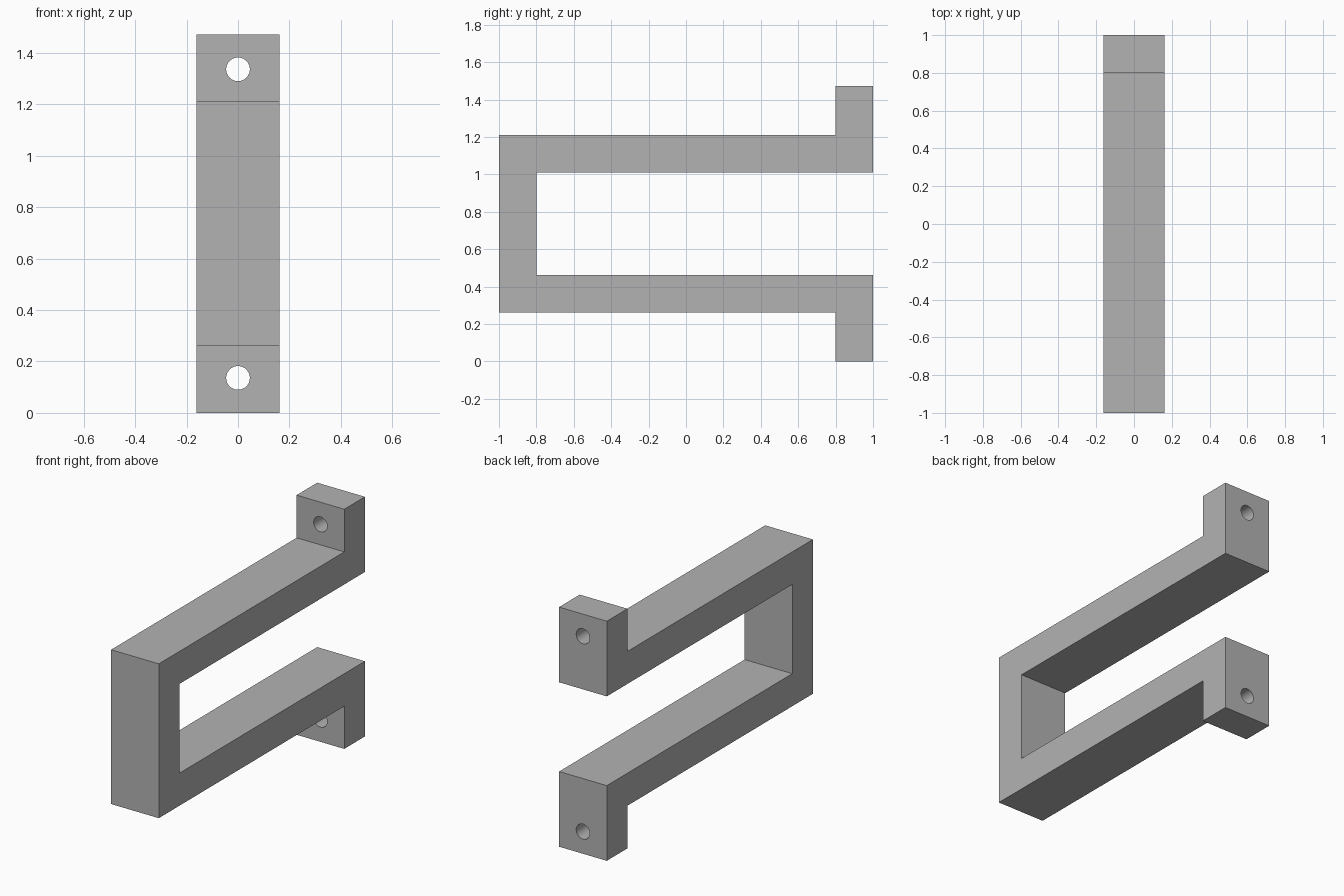
import bpy
import bmesh
from math import radians

cube = bpy.data.objects.get("Cube")
if cube:
    bpy.data.objects.remove(cube, do_unlink=True)

HALF_WIDTH = 0.162
HEIGHT = 1.472
BAR = 0.2
ARM = 0.262          # height of the lower arm's underside
HOLE_Z = 0.136
HOLE_RADIUS = 0.046

grey = bpy.data.materials.new("plain grey")
grey.use_nodes = True
colour = (0.45, 0.45, 0.45, 1)
grey.diffuse_color = colour
grey.node_tree.nodes["Principled BSDF"].inputs["Base Color"].default_value = colour

# Side profile (y, z): lower half, then mirrored for the upper half
inner = 1 - BAR
outer_low = [(-1, ARM), (inner, ARM), (inner, 0), (1, 0),
             (1, ARM + BAR), (-inner, ARM + BAR)]
profile = outer_low + [(y, HEIGHT - z) for y, z in reversed(outer_low)]

# Bracket body extruded across its width
bm = bmesh.new()
face = bm.faces.new([bm.verts.new((-HALF_WIDTH, y, z)) for y, z in profile])
side = bmesh.ops.extrude_face_region(bm, geom=[face])
bmesh.ops.translate(bm, vec=(2 * HALF_WIDTH, 0, 0),
                    verts=[v for v in side["geom"] if isinstance(v, bmesh.types.BMVert)])
bmesh.ops.recalc_face_normals(bm, faces=bm.faces)
mesh = bpy.data.meshes.new("bracket")
bm.to_mesh(mesh)
bm.free()
mesh.materials.append(grey)
bracket = bpy.data.objects.new("bracket", mesh)
bpy.context.collection.objects.link(bracket)

# Screw holes through both mounting tabs
cutters = []
for name, z in (("lower", HOLE_Z), ("upper", HEIGHT - HOLE_Z)):
    bpy.ops.mesh.primitive_cylinder_add(vertices=48, radius=HOLE_RADIUS, depth=2 * BAR,
                                        location=(0, 1 - BAR / 2, z),
                                        rotation=(radians(90), 0, 0))
    cutter = bpy.context.object
    cutter.name = name + "_hole_cutter"
    cutter.data.materials.append(grey)
    cutter.hide_render = True
    cutters.append(cutter)
    cut = bracket.modifiers.new(name + " hole", 'BOOLEAN')
    cut.operation = 'DIFFERENCE'
    cut.solver = 'EXACT'
    cut.object = cutter

# Bake the holes, drop the cutters and smooth only the hole walls
bpy.ops.object.select_all(action='DESELECT')
bracket.select_set(True)
bpy.context.view_layer.objects.active = bracket
for modifier in list(bracket.modifiers):
    bpy.ops.object.modifier_apply(modifier=modifier.name)
for cutter in cutters:
    bpy.data.objects.remove(cutter, do_unlink=True)
bpy.ops.object.shade_smooth_by_angle(angle=radians(30))
